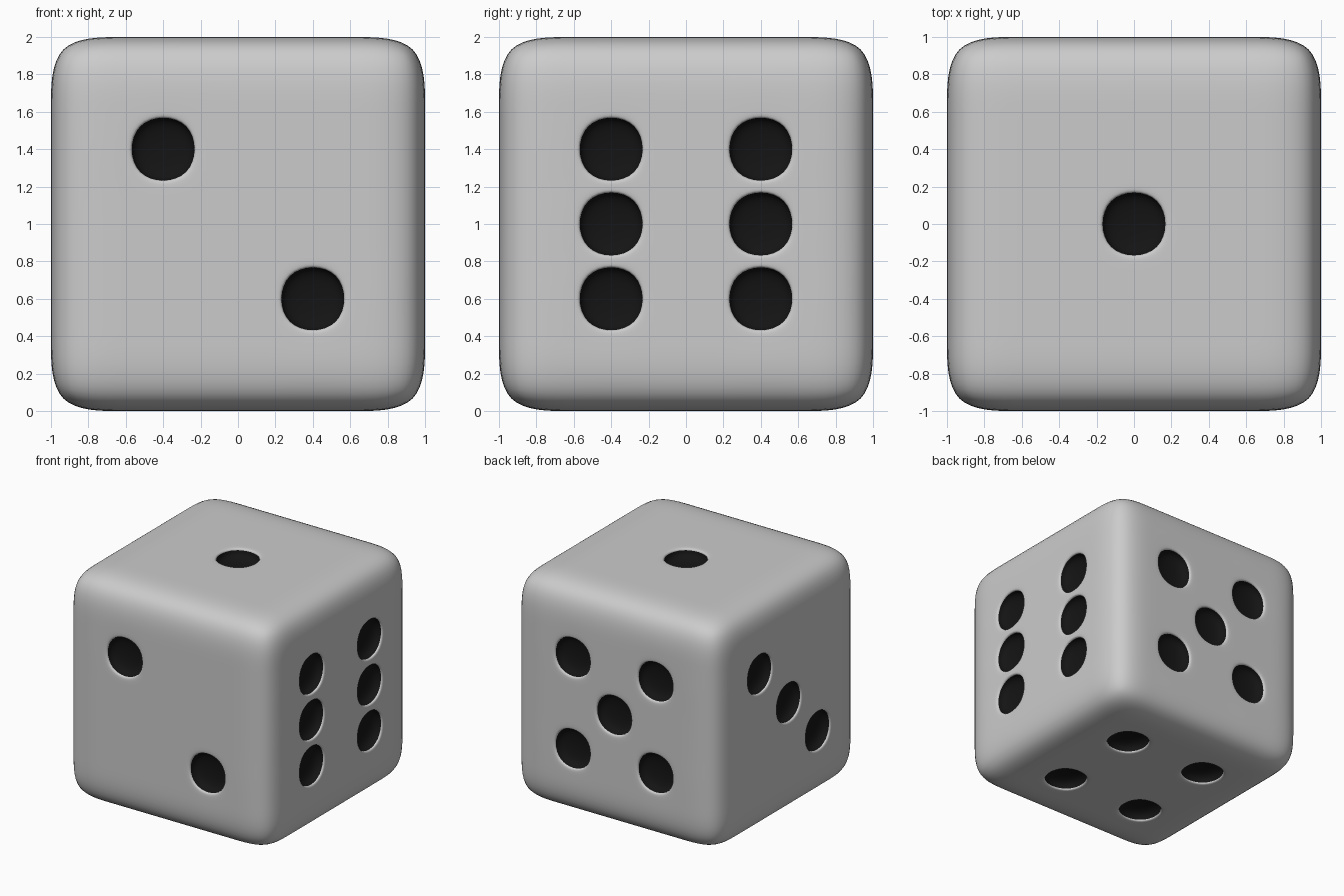
import bpy, bmesh
from mathutils import Vector

if "Cube" in bpy.data.objects:
    bpy.data.objects.remove(bpy.data.objects["Cube"])


def material(name, v):
    m = bpy.data.materials.new(name)
    m.diffuse_color = (v, v, v, 1)
    m.use_nodes = True
    m.node_tree.nodes["Principled BSDF"].inputs["Base Color"].default_value = m.diffuse_color
    return m


# Pip layouts: face normal, horizontal axis, vertical axis, pip cells (0.4 apart)
X, Y, Z = Vector((1, 0, 0)), Vector((0, 1, 0)), Vector((0, 0, 1))
corners = [(-1, -1), (-1, 1), (1, -1), (1, 1)]
layouts = [
    (Z, X, Y, [(0, 0)]),
    (-Y, X, Z, [(-1, 1), (1, -1)]),
    (-X, -Y, Z, [(-1, 1), (0, 0), (1, -1)]),
    (-Z, X, Y, corners),
    (Y, -X, Z, corners + [(0, 0)]),
    (X, Y, Z, corners + [(-1, 0), (1, 0)]),
]
spots = [n + 0.4 * (a * u + b * v) for n, u, v, cells in layouts for a, b in cells]

# Die body: cube split into a 5 x 5 grid on each side
bm = bmesh.new()
bmesh.ops.create_cube(bm, size=2)
bmesh.ops.subdivide_edges(bm, edges=bm.edges[:], cuts=4, use_grid_fill=True)
bm.normal_update()

# Pips: inset the chosen cells, then sink them as dark hollows
pips = [f for f in bm.faces
        if any((f.calc_center_median() - s).length < 0.05 for s in spots)]
bmesh.ops.inset_individual(bm, faces=pips, thickness=0.02, use_even_offset=True)
walls = bmesh.ops.inset_individual(bm, faces=pips, thickness=0.0, depth=-0.1,
                                   use_even_offset=True)["faces"]
for f in pips + walls:
    f.material_index = 1
for f in bm.faces:
    f.smooth = True
bmesh.ops.translate(bm, verts=bm.verts[:], vec=(0, 0, 1))

mesh = bpy.data.meshes.new("die")
bm.to_mesh(mesh)
bm.free()
mesh.materials.append(material("body_grey", 0.8))
mesh.materials.append(material("pip_black", 0.007))
die = bpy.data.objects.new("die", mesh)
bpy.context.collection.objects.link(die)

# Rounded edges and round pips come from subdivision
sub = die.modifiers.new("rounding", 'SUBSURF')
sub.levels = sub.render_levels = 3
